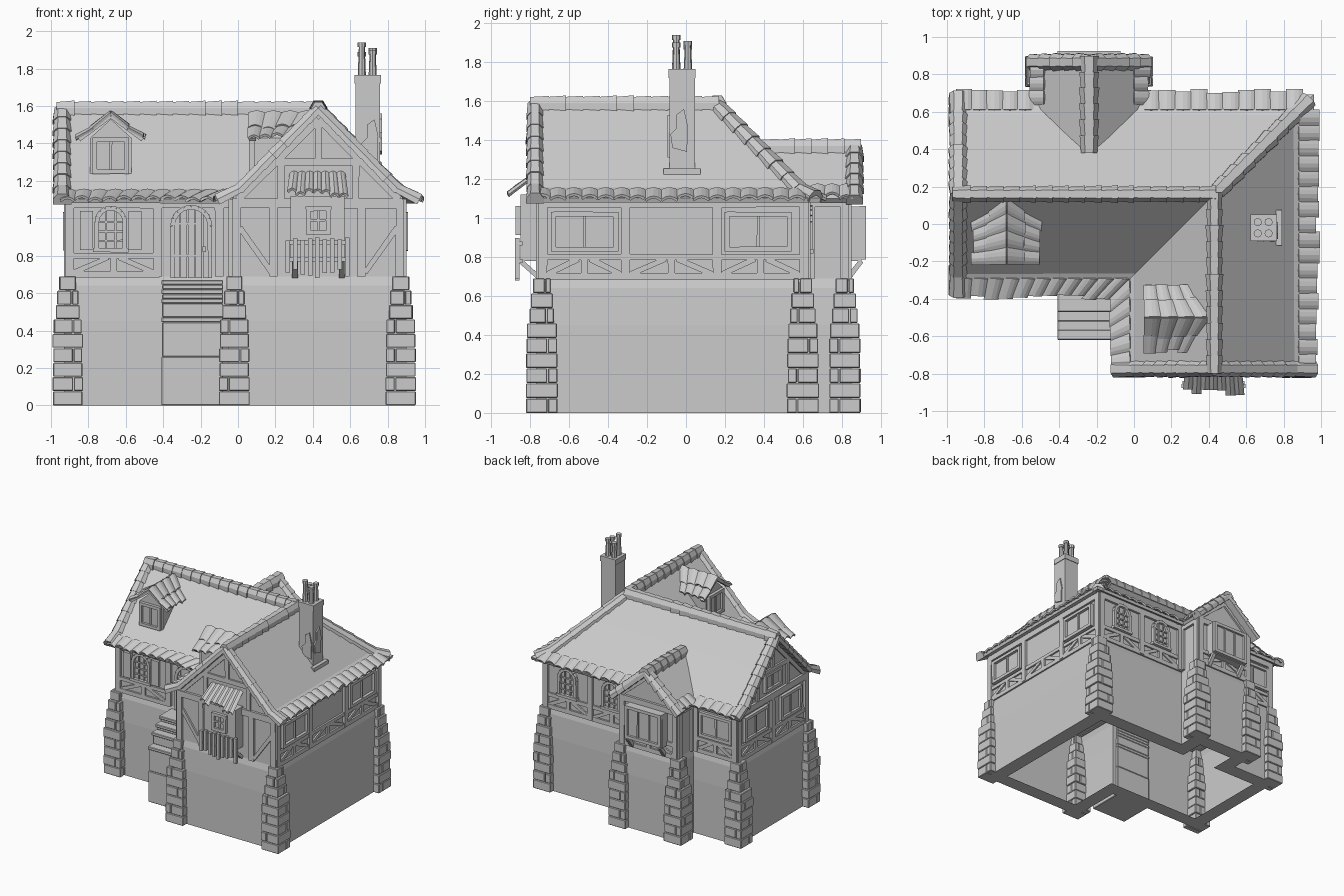
import bpy, bmesh, math, random
from mathutils import Vector as V, Matrix

if "Cube" in bpy.data.objects:
    bpy.data.objects.remove(bpy.data.objects["Cube"])
random.seed(4)
I = Matrix.Identity(4)
Z = V((0, 0, 1))

def frame(x, y, deg):
    """Wall frame: local x along the wall, -y outward, z up."""
    return Matrix.Translation((x, y, 0)) @ Matrix.Rotation(math.radians(deg), 4, 'Z')

def finish(name, bm, bevel=0, solid=0):
    bmesh.ops.recalc_face_normals(bm, faces=bm.faces)
    me = bpy.data.meshes.new(name)
    bm.to_mesh(me)
    bm.free()
    ob = bpy.data.objects.new(name, me)
    bpy.context.collection.objects.link(ob)
    if solid:
        m = ob.modifiers.new('thick', 'SOLIDIFY'); m.thickness = solid; m.offset = 0
    if bevel:
        m = ob.modifiers.new('edge', 'BEVEL'); m.width = bevel; m.segments = 1

def prism(bm, poly, y0, y1, M=I):
    """Extrude an (x, z) outline from y0 to y1 in frame M."""
    a = [bm.verts.new(M @ V((x, y0, z))) for x, z in poly]
    b = [bm.verts.new(M @ V((x, y1, z))) for x, z in poly]
    bm.faces.new(a)
    bm.faces.new(b[::-1])
    for i in range(len(a)):
        j = (i + 1) % len(a)
        bm.faces.new((a[i], b[i], b[j], a[j]))

def box(bm, x0, x1, y0, y1, z0, z1, M=I):
    prism(bm, [(x0, z0), (x1, z0), (x1, z1), (x0, z1)], y0, y1, M)

def timber(bm, M, u0, z0, u1, z1, w=.035, d=.015):
    a, b = V((u0, z0)), V((u1, z1))
    t = (b - a).normalized()
    n = V((-t.y, t.x)) * w / 2
    k = 1 + random.uniform(-.12, .12)
    prism(bm, [a - n, b - n * k, b + n * k, a + n], -d, .01, M)

def window(M, u0, z0, u1, z1, nx=2, out=.025):
    box(trim, u0, u1, -.006, .01, z0, z1, M)
    for u in (u0, u1):
        timber(trim, M, u, z0 - .012, u, z1 + .012, .025, out)
    for z in (z0, z1):
        timber(trim, M, u0, z, u1, z, .025, out)
    for i in range(1, nx):
        u = u0 + (u1 - u0) * i / nx
        timber(trim, M, u, z0, u, z1, .014, out - .01)

def arch(M, u, z0, zs, w, muntins=True):
    p = [(u - w, z0)] + [(u - w * math.cos(math.pi * i / 8), zs + w * math.sin(math.pi * i / 8)) for i in range(9)] + [(u + w, z0)]
    prism(trim, p, -.008, .01, M)
    for a, b in zip(p, p[1:]):
        timber(trim, M, *a, *b, .024, .03)
    if muntins:
        timber(trim, M, u - w - .02, z0, u + w + .02, z0, .022, .035)
        for du in (-w / 3, w / 3):
            timber(trim, M, u + du, z0, u + du, zs + w * .9, .01, .018)
        for i in (1, 2, 3):
            timber(trim, M, u - w, z0 + .05 * i, u + w, z0 + .05 * i, .01, .018)

def frame_wall(M, u0, u1, posts, rail=True):
    timber(trim, M, u0, 1.08, u1, 1.08, .05, .02)
    for u in posts:
        timber(trim, M, u, .69, u, 1.1, .045, .02)
    if rail:
        timber(trim, M, u0, .70, u1, .70)
        timber(trim, M, u0, .80, u1, .80, .03)
        for a, b in zip(posts, posts[1:]):
            m = (a + b) / 2
            timber(trim, M, m, .70, m, .80)
            timber(trim, M, a + .02, .71, m - .03, .79, .028, .012)
            timber(trim, M, b - .02, .71, m + .03, .79, .028, .012)

def tiles(bm, a0, b0, a1, b1, n, r=.017):
    """Row of round tiles from upper edge a0-a1 to lower edge b0-b1."""
    a0, b0, a1, b1 = map(V, (a0, b0, a1, b1))
    for i in range(n):
        j, lift, rows = random.uniform(-.12, .12), random.uniform(0, .006), []
        for k in range(5):
            t, s = (i + k / 4) / n, math.sin(math.pi * k / 4)
            up, lo = a0.lerp(a1, t), b0.lerp(b1, t)
            rows.append((bm.verts.new(up + Z * r * s * .7), bm.verts.new(lo + (lo - up) * j + Z * (r * s + lift))))
        for p, q in zip(rows, rows[1:]):
            bm.faces.new((p[0], p[1], q[1], q[0]))

def capping(bm, pts, side, w=.048, h=.035, step=.09):
    """Overlapping cap tiles along a path."""
    side = V(side).normalized()
    sec = [(-w, -h), (-w, 0), (-w * .5, h), (w * .5, h), (w, 0), (w, -h)]
    for a, b in zip(pts, pts[1:]):
        a, b = V(a), V(b)
        n = max(1, round((b - a).length / step))
        up = side.cross(b - a).normalized()
        up = up if up.z > 0 else -up
        for i in range(n):
            rings = []
            for t, g in ((i, .9), (i + 1.1, 1.08 + random.uniform(-.05, .08))):
                c = a.lerp(b, t / n)
                rings.append([bm.verts.new(c + side * x * g + up * y * g) for x, y in sec])
            p, q = rings
            bm.faces.new(p)
            bm.faces.new(q[::-1])
            for k in range(6):
                m = (k + 1) % 6
                bm.faces.new((p[k], q[k], q[m], p[m]))

def loft(bm, rings, closed=False):
    vs = [[bm.verts.new(p) for p in r] for r in rings]
    for p, q in zip(vs, vs[1:]):
        for i in range(len(p) - (not closed)):
            j = (i + 1) % len(p)
            bm.faces.new((p[i], p[j], q[j], q[i]))
    return vs

h = lambda d: 1.575 - d * 1.02 if d < .42 else 1.147 - (d - .42) * .5   # roof height by distance from ridge
RX, RY = .43, .16                                                      # ridge lines

# Stone base and upper walls from one L-shaped plan with a rear bay
PLAN = [(-.91, -.3), (-.03, -.3), (-.03, -.75), (.88, -.75), (.88, .62), (.02, .62), (.02, .83), (-.5, .83), (-.5, .62), (-.91, .62)]
def ring(o, z):
    out = []
    for i, p in enumerate(PLAN):
        d1 = (V(p) - V(PLAN[i - 1])).normalized()
        d2 = (V(PLAN[(i + 1) % len(PLAN)]) - V(p)).normalized()
        out.append((p[0] + o * (d1.y + d2.y), p[1] - o * (d1.x + d2.x), z))
    return out
bm = bmesh.new()
top = loft(bm, [ring(-.1, 0), ring(.02, 0), ring(.02, .45), ring(.012, .64), ring(0, .69)], True)[-1]
bm.faces.new(top)
finish('stone_base', bm)
bm = bmesh.new()
loft(bm, [ring(0, .69), ring(0, 1.11)], True)
finish('upper_walls', bm)

# Wall frames
FM, FW = frame(0, -.3, 0), frame(0, -.75, 0)
RW, BW, LW = frame(.88, 0, 90), frame(0, .62, 180), frame(-.91, 0, -90)
BB = frame(0, .83, 180)

# Gable walls
bm = bmesh.new()
for M, c in ((FW, RX), (LW, -RY)):
    prism(bm, [(c - .46, 1.05), (c + .45, 1.05), (c + .45, h(.45) - .02), (c, 1.555), (c - .46, h(.46) - .02)], 0, .05, M)
prism(bm, [(-.02, 1), (.5, 1), (.5, 1.12), (.24, 1.34), (-.02, 1.12)], 0, .05, BB)
finish('gable_walls', bm)

# Corner quoins
bm = bmesh.new()
for x, y in ((-.91, -.3), (-.02, -.74), (.87, -.74), (.87, .6), (-.91, .6), (-.5, .815), (.02, .815)):
    for i in range(9):
        s = .08 - .01 * max(0, i - 4.5) + random.uniform(-.003, .003)
        z0, q = i * .077, random.choice((-.03, .03)) * s / .08
        for a, b in ((-s, q - .002), (q + .002, s)):
            if i % 2:
                box(bm, x + a, x + b, y - s, y + s, z0, z0 + .074)
            else:
                box(bm, x - s, x + s, y + a, y + b, z0, z0 + .074)
finish('corner_quoins', bm, .004)

# Timber framing, windows and door trim
trim = bmesh.new()
frame_wall(FM, -.91, -.42, [-.9, -.43])
frame_wall(FM, -.42, -.03, [-.1], False)
frame_wall(FW, -.03, .88, [-.01, .19, .66, .865], False)
frame_wall(frame(-.03, 0, -90), .3, .75, [.36, .73])
frame_wall(RW, -.75, .62, [-.735, -.31, .16, .605])
frame_wall(BW, -.88, -.02, [-.865, -.45, -.05])
frame_wall(BW, .5, .91, [.53, .895])
frame_wall(LW, -.62, .3, [-.605, -.16, .285])
frame_wall(BB, -.02, .5, [-.005, .485])
frame_wall(frame(.02, 0, 90), .62, .83, [.64, .815], False)
frame_wall(frame(-.5, 0, -90), -.83, -.62, [-.815, -.64], False)
for M, c in ((FW, RX), (LW, -RY)):                    # gable timbers
    timber(trim, M, c - .23, 1.3, c + .23, 1.3, .04)
    for s in (-1, 1):
        timber(trim, M, c + s * .43, 1.1, c, 1.53, .04)
        timber(trim, M, c + s * .2, 1.1, c + s * .2, 1.33)
    timber(trim, M, c, 1.32, c, 1.53)
for s in (-1, 1):
    timber(trim, FW, RX + s * .42, .95, RX + s * .25, .71, .03)
    timber(trim, BB, .24 + s * .25, 1.11, .24, 1.32)
for u0, u1 in ((-.68, -.36), (.21, .53)):
    window(RW, u0, .84, u1, 1.02, 2, .03)
window(BW, .58, .84, .86, 1.02)
window(LW, -.53, .84, -.24, 1.02)
window(LW, -.05, .84, .2, 1.02)
window(LW, -.26, 1.15, -.06, 1.28)
arch(FM, -.68, .83, .98, .075)
for u in (-.25, -.66):
    arch(BW, u, .83, .98, .075)
for u in (-.81, -.55):                                # shutters
    box(trim, u - .035, u + .035, -.025, 0, .83, 1.04, FM)
arch(FM, -.25, .68, .96, .1, False)
for i in range(5):                                    # door planks
    u = -.33 + i * .04
    box(trim, u - .018, u + .018, -.02, 0, .68, .96 + math.sqrt(.01 - (u + .25) ** 2), FM)
for z in (.8, .97):
    timber(trim, FM, -.34, z, -.2, z, .014, .028)
box(trim, -.19, -.17, -.045, 0, .82, .85, FM)

# Front oriel with hanging slats, rear bay window, both on struts
box(trim, .28, .57, -.1, 0, .78, 1.12, FW)
window(frame(0, -.85, 0), .375, .925, .485, 1.05)
timber(trim, frame(0, -.85, 0), .375, .99, .485, .99, .012, .02)
for i in range(9):
    u = .265 + i * .04
    box(trim, u - .012, u + .012, -.128, -.105, .68 + random.uniform(0, .05), .9 - random.uniform(0, .02), FW)
for z in (.77, .86):
    box(trim, .26, .59, -.11, -.09, z, z + .02, FW)
box(trim, .07, .41, -.07, 0, .78, 1.06, BB)
window(frame(0, .9, 180), .085, .8, .395, 1.05, 3)
for x in (.3, .55):
    timber(trim, frame(x, 0, 90), -.85, .78, -.75, .69, .025, .02)
for x in (-.39, -.09):
    timber(trim, frame(x, 0, 90), .9, .78, .83, .69, .025, .02)

# Roof shell, with valley and hip
bm = bmesh.new()
D = (0, .2, .42, .53)
loft(bm, [[(-.95, RY - d, h(d)), (RX - d, RY - d, h(d)), (RX - d, -.79, h(d))] for d in D])
loft(bm, [[(RX + d, -.79, h(d)), (RX + d, RY + d, h(d)), (-.95, RY + d, h(d))] for d in D])
for s in (-1, 1):
    loft(bm, [[(-.24, .37, 1.36), (-.24, .88, 1.36)], [(-.24 + s * .3, .66, 1.09), (-.24 + s * .3, .88, 1.09)]])
finish('roof_shell', bm, 0, .025)

# Eave tiles, dormer roofs and oriel hood
tl = bmesh.new()
a, b, za, zb = .45, .55, h(.45) + .008, h(.55) + .012
tiles(tl, (-.95, RY - a, za), (-.95, RY - b, zb), (RX - a, RY - a, za), (RX - b, RY - b, zb), 11)
tiles(tl, (RX - a, RY - a, za), (RX - b, RY - b, zb), (RX - a, -.78, za), (RX - b, -.78, zb), 5)
tiles(tl, (RX + a, -.78, za), (RX + b, -.78, zb), (RX + a, RY + a, za), (RX + b, RY + a, zb), 17)
for x0, x1, n in ((.05, .9, 10), (-.95, -.54, 5)):
    tiles(tl, (x0, RY + a, za), (x0, RY + b, zb), (x1, RY + a, za), (x1, RY + b, zb), n)
for s in (-1, 1):
    tiles(tl, (-.24 + s * .24, .64, 1.16), (-.24 + s * .32, .64, 1.1), (-.24 + s * .24, .86, 1.16), (-.24 + s * .32, .86, 1.1), 3)
tiles(tl, (.28, -.75, 1.235), (.265, -.9, 1.12), (.57, -.75, 1.235), (.585, -.9, 1.12), 7, .018)
body = bmesh.new()
for M in (frame(-.68, RY - .345, 0), frame(RX - .345, -.5, -90)):
    prism(body, [(-.11, 1.2), (.11, 1.2), (.11, 1.43), (0, 1.53), (-.11, 1.43)], 0, .28, M)
    window(M, -.085, 1.25, .085, 1.42)
    for s in (-1, 1):
        timber(trim, M, 0, 1.545, s * .17, 1.42, .02, .025)
        tiles(tl, M @ V((0, -.03, 1.56)), M @ V((s * .1, -.03, 1.475)), M @ V((0, .33, 1.56)), M @ V((s * .1, .26, 1.475)), 4, .016)
        tiles(tl, M @ V((s * .09, -.03, 1.48)), M @ V((s * .18, -.03, 1.425)), M @ V((s * .09, .26, 1.48)), M @ V((s * .18, .21, 1.425)), 4, .016)
finish('dormer_bodies', body)
finish('round_tiles', tl, 0, .014)
finish('timber_and_windows', trim)

# Ridge, verge and hip capping
bm = bmesh.new()
capping(bm, [(-.97, RY, 1.59), (RX, RY, 1.59)], (0, 1, 0), .042)
capping(bm, [(RX, -.8, 1.59), (RX, RY, 1.59)], (1, 0, 0), .042)
capping(bm, [(-.24, .38, 1.37), (-.24, .89, 1.37)], (1, 0, 0))
E = (0, .42, .53)
for s in (-1, 1):
    capping(bm, [(-.94, RY + s * d, h(d) + .015) for d in E], (1, 0, 0), .046, .028)
    capping(bm, [(RX + s * d, -.775, h(d) + .015) for d in E], (0, 1, 0), .042, .028)
    capping(bm, [(-.24, .865, 1.375), (-.24 + s * .31, .865, 1.1)], (0, 1, 0), .042, .03)
capping(bm, [(RX + d, RY + d, h(d) + .01) for d in (0, .42, .5)], (1, -1, 0), .045, .028, .11)
finish('roof_capping', bm)

# Chimney with rough stone patches and pots
bm = bmesh.new()
cx, cy = .69, -.02
box(bm, cx - .085, cx + .1, cy - .095, cy + .095, 1.17, 1.255)
box(bm, cx - .062, cx + .07, cy - .065, cy + .065, 1.22, 1.73)
box(bm, cx - .068, cx + .075, cy - .07, cy + .07, 1.72, 1.765)
patch = [(-.03, 1.33), (.045, 1.31), (.05, 1.44), (.03, 1.53), (-.01, 1.5), (-.01, 1.43), (-.04, 1.4)]
prism(bm, patch, -.075, -.05, frame(cx + .01, cy, 0))
prism(bm, patch, -.08, -.05, frame(cx, cy, 90) @ Matrix.Translation((-.02, 0, .03)))
for dx, dy, top_z in ((-.028, -.03, 1.94), (.03, -.03, 1.9), (-.028, .03, 1.89), (.03, .03, 1.91)):
    for z0, z1, r0, r1 in ((1.76, top_z, .022, .015), (top_z - .025, top_z, .022, .022)):
        bmesh.ops.create_cone(bm, cap_ends=True, segments=8, radius1=r0, radius2=r1, depth=z1 - z0,
                              matrix=Matrix.Translation((cx + dx, cy + dy, (z0 + z1) / 2)))
finish('chimney', bm)

# Entrance steps
bm = bmesh.new()
box(bm, -.41, -.08, -.61, -.3, 0, .26)
for z0, z1, y in ((.26, .47, -.62), (.47, .57, -.57), (.57, .62, -.52), (.62, .67, -.47)):
    box(bm, -.405, -.08, y + .015, -.3, z0, z1 - .025)
    box(bm, -.41, -.08, y, -.3, z1 - .025, z1)
finish('entrance_steps', bm, .004)
